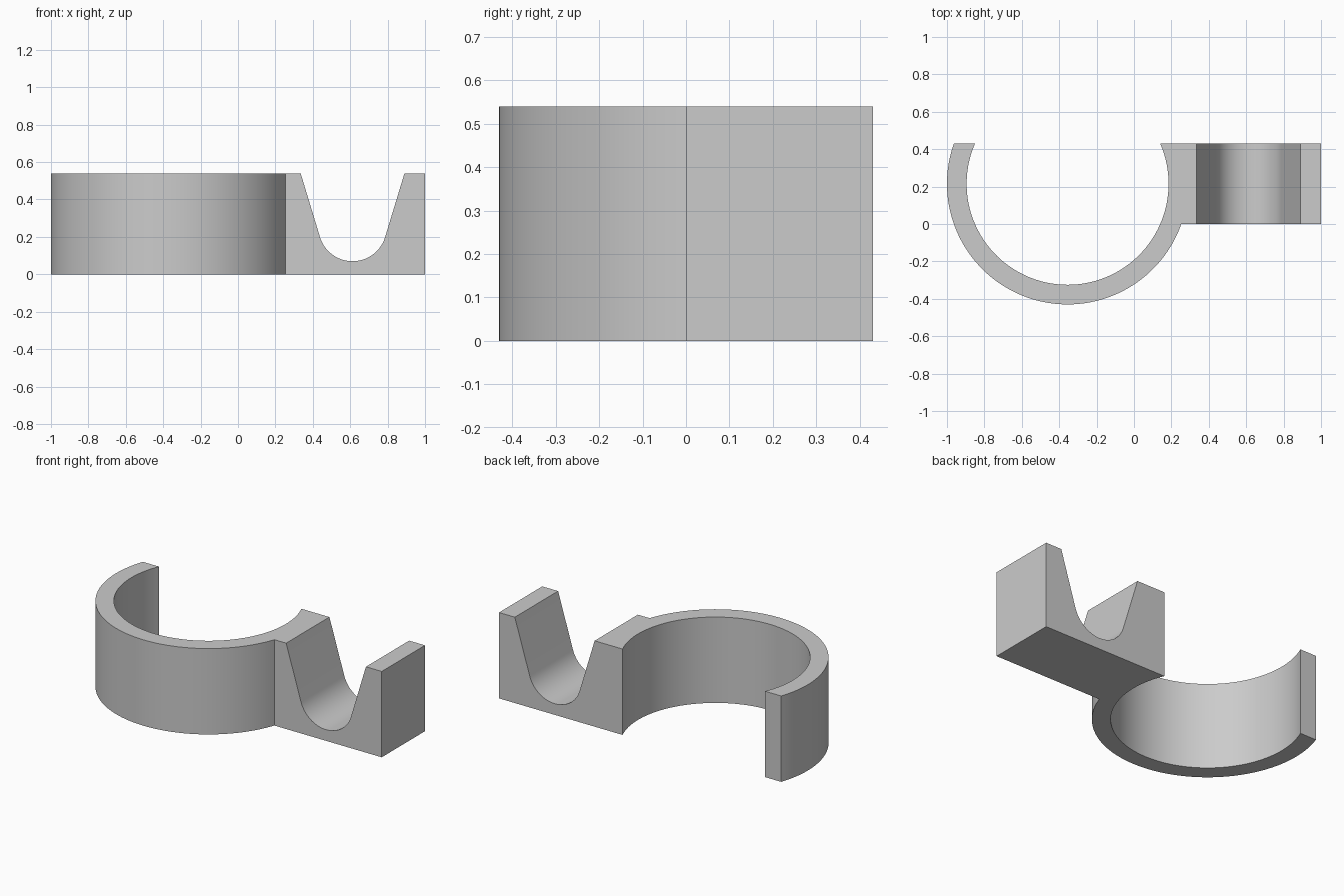
import bpy
import bmesh
from math import acos, asin, atan2, cos, sin, pi, hypot, radians
from mathutils import Vector

default = bpy.data.objects.get("Cube")
if default:
    bpy.data.objects.remove(default, do_unlink=True)

HEIGHT, BACK, END = 0.54, 0.43, 1.0
RING_X, RING_Y, OUTER, INNER = -0.355, 0.215, 0.645, 0.54
GROOVE_X, GROOVE_Z, GROOVE_R, GROOVE_HALF = 0.6125, 0.252, 0.182, 0.2775


def arc(cx, cy, radius, start, end, steps):
    angles = [start + (end - start) * i / steps for i in range(steps + 1)]
    return [(cx + radius * cos(a), cy + radius * sin(a)) for a in angles]


def extrude(name, points, offset):
    """Extrude a closed outline into a solid."""
    bm = bmesh.new()
    face = bm.faces.new([bm.verts.new(p) for p in points])
    result = bmesh.ops.extrude_face_region(bm, geom=[face], use_keep_orig=True)
    moved = [v for v in result["geom"] if isinstance(v, bmesh.types.BMVert)]
    bmesh.ops.translate(bm, verts=moved, vec=Vector(offset))
    bmesh.ops.recalc_face_normals(bm, faces=bm.faces)
    mesh = bpy.data.meshes.new(name)
    bm.to_mesh(mesh)
    bm.free()
    obj = bpy.data.objects.new(name, mesh)
    bpy.context.collection.objects.link(obj)
    return obj


grey = bpy.data.materials.new("plain grey")
grey.use_nodes = True
colour = (0.6, 0.6, 0.6, 1)
grey.diffuse_color = colour
grey.node_tree.nodes["Principled BSDF"].inputs["Base Color"].default_value = colour

# Open ring clip joined to the side block, in plan
lip = asin((BACK - RING_Y) / OUTER)
mouth = asin((BACK - RING_Y) / INNER)
plan = arc(RING_X, RING_Y, OUTER, pi - lip, 2 * pi - lip, 72)
plan += [(END, 0), (END, BACK)]
plan += arc(RING_X, RING_Y, INNER, 2 * pi + mouth, pi - mouth, 72)
clip = extrude("ring_clip_and_cradle", [(x, y, 0) for x, y in plan], (0, 0, HEIGHT))
clip.data.materials.append(grey)

# Round-bottomed groove whose straight walls run tangent to the arc
rise = HEIGHT - GROOVE_Z
tangent = atan2(rise, GROOVE_HALF) - acos(GROOVE_R / hypot(GROOVE_HALF, rise))
left, right = GROOVE_X - GROOVE_HALF, GROOVE_X + GROOVE_HALF
above = HEIGHT + 0.1
section = arc(GROOVE_X, GROOVE_Z, GROOVE_R, tangent, -pi - tangent, 40)
section += [(left, HEIGHT), (left, above), (right, above), (right, HEIGHT)]
cutter = extrude("groove_cutter", [(x, -0.1, z) for x, z in section], (0, BACK + 0.2, 0))
cutter.data.materials.append(grey)
cutter.hide_render = True

# Cut the groove, then discard the cutter
bpy.ops.object.select_all(action="DESELECT")
bpy.context.view_layer.objects.active = clip
clip.select_set(True)
cut = clip.modifiers.new("groove", "BOOLEAN")
cut.operation = "DIFFERENCE"
cut.solver = "EXACT"
cut.object = cutter
bpy.ops.object.modifier_apply(modifier=cut.name)
bpy.data.objects.remove(cutter, do_unlink=True)

bpy.ops.object.shade_smooth_by_angle(angle=radians(30))
